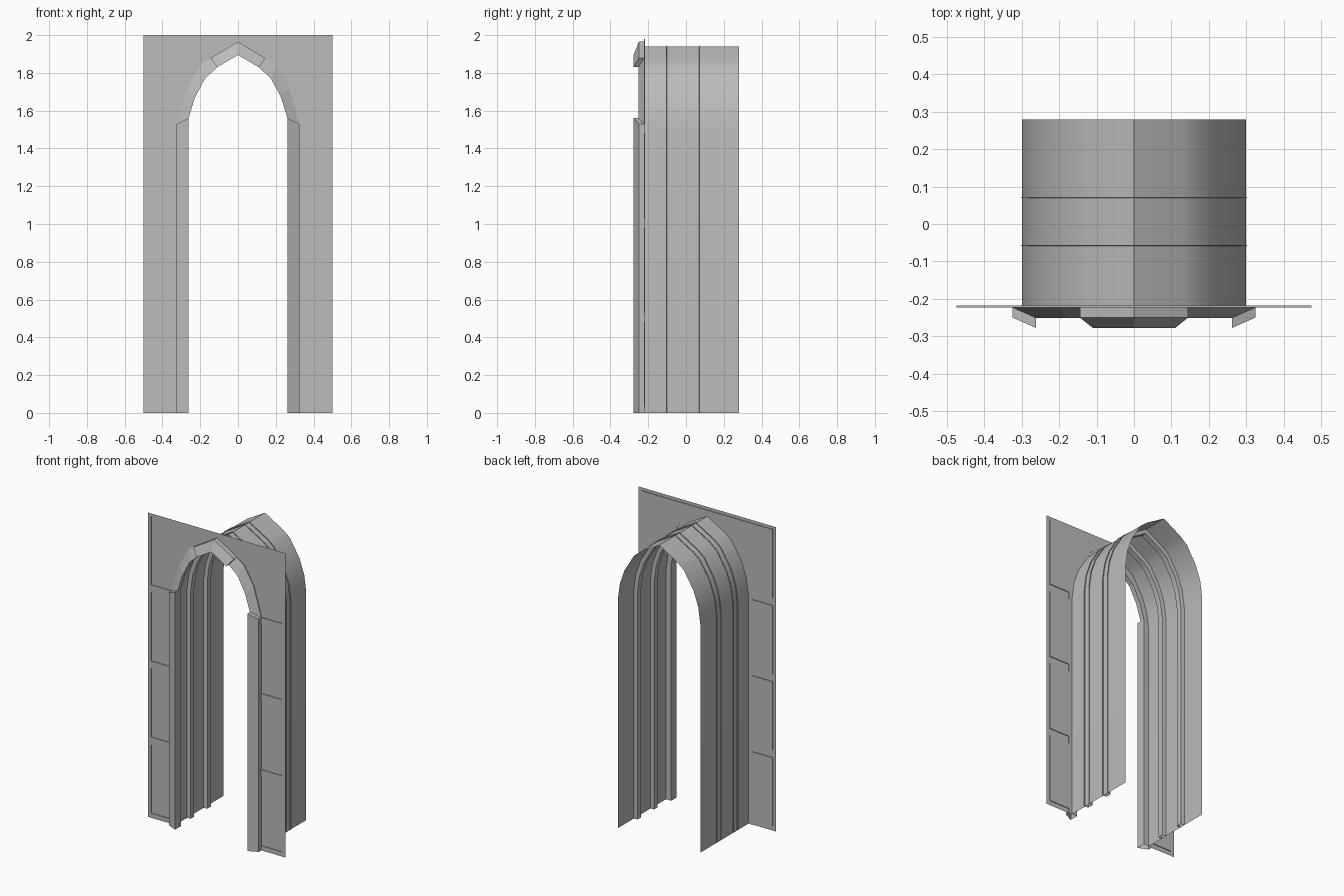
import bpy, bmesh, math
from mathutils import Vector

cube = bpy.data.objects.get("Cube")
if cube:
    bpy.data.objects.remove(cube)

stone = bpy.data.materials.new("grey_stone")
stone.use_nodes = True
stone.diffuse_color = (0.5, 0.5, 0.5, 1)
stone.node_tree.nodes["Principled BSDF"].inputs["Base Color"].default_value = (0.5, 0.5, 0.5, 1)

# Half profiles as (x, z), from the floor up to the apex
VAULT = [(0.30, 0), (0.30, 1.5), (0.285, 1.61), (0.25, 1.71), (0.18, 1.825), (0.13, 1.865), (0, 1.94)]
OUTER = [(0.325, 0), (0.325, 1.53), (0.27, 1.72), (0.20, 1.84), (0.145, 1.878), (0, 1.965)]
INNER = [(0.262, 0), (0.262, 1.56), (0.228, 1.67), (0.175, 1.77), (0.11, 1.83), (0, 1.895)]
WALL_Y, PANEL_Y = -0.223, -0.218


def finish(name, bm, smooth=False, outward=True):
    """Mirror the half model to the other side and make an object of it."""
    bmesh.ops.remove_doubles(bm, verts=bm.verts, dist=1e-5)
    if outward:
        bmesh.ops.recalc_face_normals(bm, faces=bm.faces)
    mesh = bpy.data.meshes.new(name)
    bm.to_mesh(mesh)
    bm.free()
    mesh.materials.append(stone)
    obj = bpy.data.objects.new(name, mesh)
    bpy.context.collection.objects.link(obj)
    mirror = obj.modifiers.new("mirror", 'MIRROR')
    mirror.merge_threshold = 1e-4
    bpy.ops.object.select_all(action='DESELECT')
    obj.select_set(True)
    bpy.context.view_layer.objects.active = obj
    bpy.ops.object.modifier_apply(modifier=mirror.name)
    if smooth:
        bpy.ops.object.shade_smooth_by_angle(angle=math.radians(25))
    return obj


def add_face(bm, pts):
    return bm.faces.new([bm.verts.new(p) for p in pts])


def loft(bm, rows, closed=False):
    """Join rows of (profile, y) into strips of quads."""
    rows = [[Vector((x, y, z)) for x, z in profile] for profile, y in rows]
    if closed:
        rows.append(rows[0])
    for a, b in zip(rows, rows[1:]):
        for i in range(len(a) - 1):
            add_face(bm, (a[i], a[i + 1], b[i + 1], b[i]))


def offset(profile, d):
    """Move a profile outwards by d; the apex stays on the centre plane."""
    pts = [Vector(p) for p in profile]
    pts.append(Vector((-pts[-2].x, pts[-2].y)))
    out = [(pts[0].x + d, pts[0].y)]
    for a, b, c in zip(pts, pts[1:], pts[2:]):
        n1 = Vector(((b - a).y, -(b - a).x)).normalized()
        n2 = Vector(((c - b).y, -(c - b).x)).normalized()
        p = b + (n1 + n2) * d / (1 + n1.dot(n2))
        out.append((p.x, p.y))
    return out


# Pointed barrel vault, an open sheet
bm = bmesh.new()
loft(bm, [(VAULT, -0.22), (VAULT, 0.28)])
finish("vault", bm, smooth=True)

# Two ribs inside the vault, their edges just piercing it
for name, y in (("front_rib", -0.08), ("back_rib", 0.092)):
    bm = bmesh.new()
    lip, face = offset(VAULT, 0.005), offset(VAULT, -0.025)
    loft(bm, [(lip, y - 0.022), (face, y - 0.018), (face, y + 0.018), (lip, y + 0.022)])
    finish(name, bm, smooth=True)


# Moulding round the opening: columns, set-back haunches and keystone
def moulding(name, lo, hi, back, cap):
    bm = bmesh.new()
    o, i = OUTER[lo:hi], INNER[lo:hi]
    ys = (-0.22, -0.25 + back, -0.278 + back, -0.22)
    loft(bm, list(zip((o, o, i, i), ys)), closed=True)
    add_face(bm, [(p[cap][0], y, p[cap][1]) for p, y in zip((o, o, i, i), ys)])
    finish(name, bm)


moulding("columns", 0, 2, 0, -1)
moulding("arch_haunches", 1, 5, 0.027, 0)
moulding("keystone", 4, 6, 0, 0)

# Front wall: flat frame sheet with recessed panels
bm = bmesh.new()


def frame(x0, x1, z0, z1):
    add_face(bm, [(x0, WALL_Y, z0), (x1, WALL_Y, z0), (x1, WALL_Y, z1), (x0, WALL_Y, z1)])


def panel(pts, open_edge=None):
    add_face(bm, [(x, PANEL_Y, z) for x, z in pts])
    for k, (a, b) in enumerate(zip(pts, pts[1:] + pts[:1])):
        if k != open_edge:
            add_face(bm, [(a[0], WALL_Y, a[1]), (b[0], WALL_Y, b[1]),
                          (b[0], PANEL_Y, b[1]), (a[0], PANEL_Y, a[1])])


frame(0.475, 0.5, 0, 2)
frame(0, 0.475, 1.98, 2)
frame(0.30, 0.325, 0, 1.53)
for k in range(4):
    z = 0.5 * k
    frame(0.325, 0.475, max(z - 0.02, 0), z + 0.03)
    if k < 3:
        panel([(0.325, z + 0.03), (0.475, z + 0.03), (0.475, z + 0.48), (0.325, z + 0.48)])
# Spandrel panel above the arch, open on the centre plane
panel([(0.325, 1.53), (0.475, 1.53), (0.475, 1.98), (0, 1.98)] + OUTER[:1:-1], open_edge=3)
finish("front_wall", bm, outward=False)
